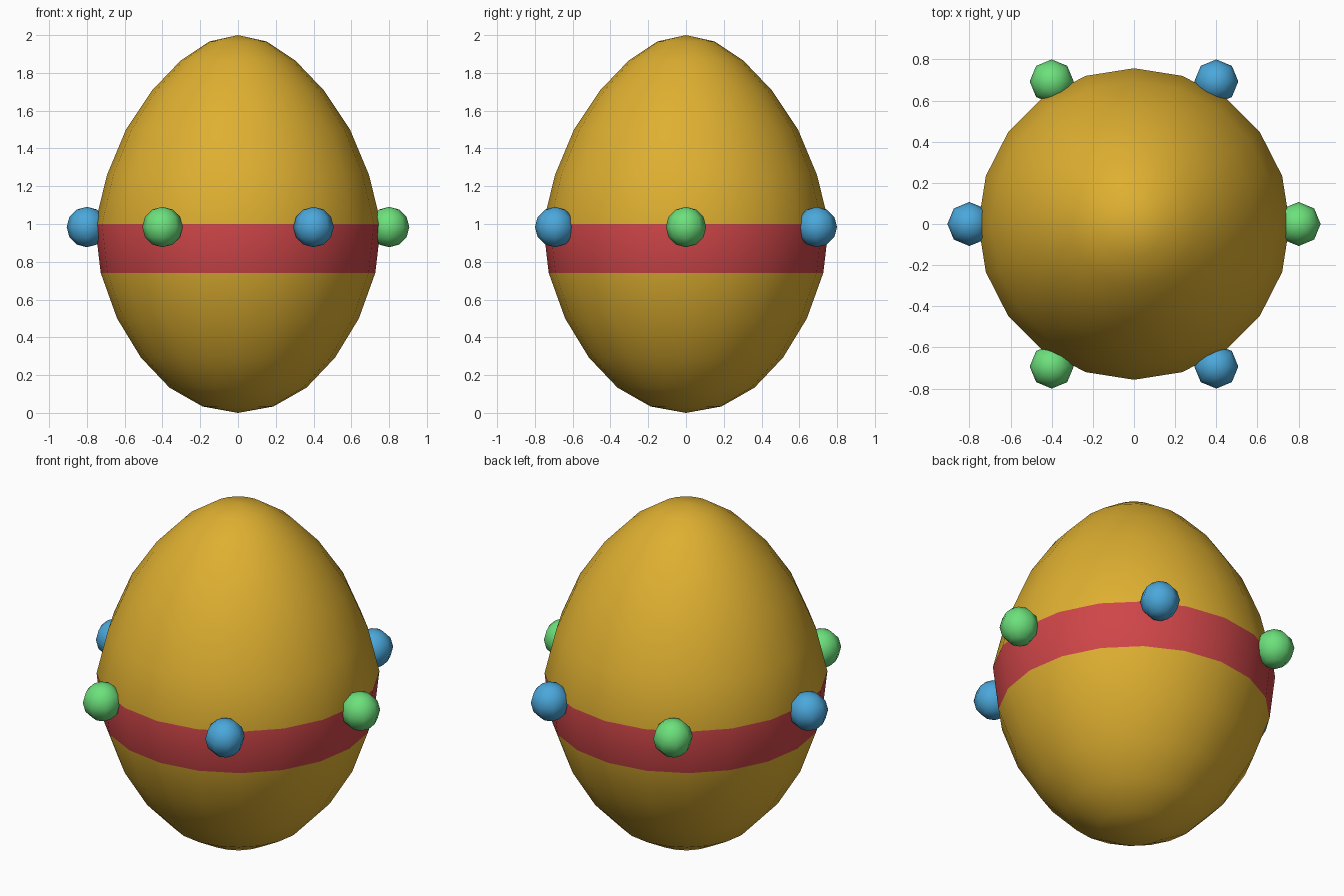
import bpy, bmesh
from math import sin, cos, radians, pi

if "Cube" in bpy.data.objects:
    bpy.data.objects.remove(bpy.data.objects["Cube"], do_unlink=True)


def material(name, colour):
    mat = bpy.data.materials.new(name)
    mat.use_nodes = True
    mat.diffuse_color = (*colour, 1)
    mat.node_tree.nodes["Principled BSDF"].inputs["Base Color"].default_value = (*colour, 1)
    return mat


def add_object(name, bm, mats):
    mesh = bpy.data.meshes.new(name)
    bmesh.ops.recalc_face_normals(bm, faces=bm.faces)
    for face in bm.faces:
        face.smooth = True
    bm.to_mesh(mesh)
    bm.free()
    for mat in mats:
        mesh.materials.append(mat)
    obj = bpy.data.objects.new(name, mesh)
    bpy.context.collection.objects.link(obj)
    return obj


gold = material("gold", (0.73, 0.43, 0.03))
red = material("red", (0.62, 0.06, 0.065))
green = material("green", (0.15, 0.75, 0.2))
blue = material("blue", (0.07, 0.39, 0.71))

# Egg shell: a ring sphere, narrower towards the top
widths = [0, 0.153, 0.303, 0.455, 0.593, 0.694, 0.757, 0.727, 0.64, 0.514, 0.363, 0.188, 0]
bm = bmesh.new()
bmesh.ops.create_uvsphere(bm, u_segments=20, v_segments=12, radius=1)
for v in bm.verts:
    ring = round((1 - v.co.z) * 0) if abs(v.co.z) > 1 else None
    height = v.co.z
    ring = min(range(13), key=lambda i: abs(cos(i * pi / 12) - height))
    flat = v.co.xy.length
    scale = widths[ring] / flat if flat > 0.01 else 0
    v.co = (v.co.x * scale, v.co.y * scale, 1 + height)

# Red band: the ring of faces just under the widest line
for face in bm.faces:
    face.material_index = int(0.75 < face.calc_center_median().z < 1)
add_object("egg_shell", bm, [gold, red])

# Six beads around the band, alternating in colour
for i in range(6):
    angle = radians(60 * i)
    bm = bmesh.new()
    bmesh.ops.create_uvsphere(bm, u_segments=8, v_segments=6, radius=0.107)
    bead = add_object(f"bead_{i + 1}", bm, [blue if i % 2 else green])
    bead.location = (0.8 * cos(angle), 0.8 * sin(angle), 0.984)
